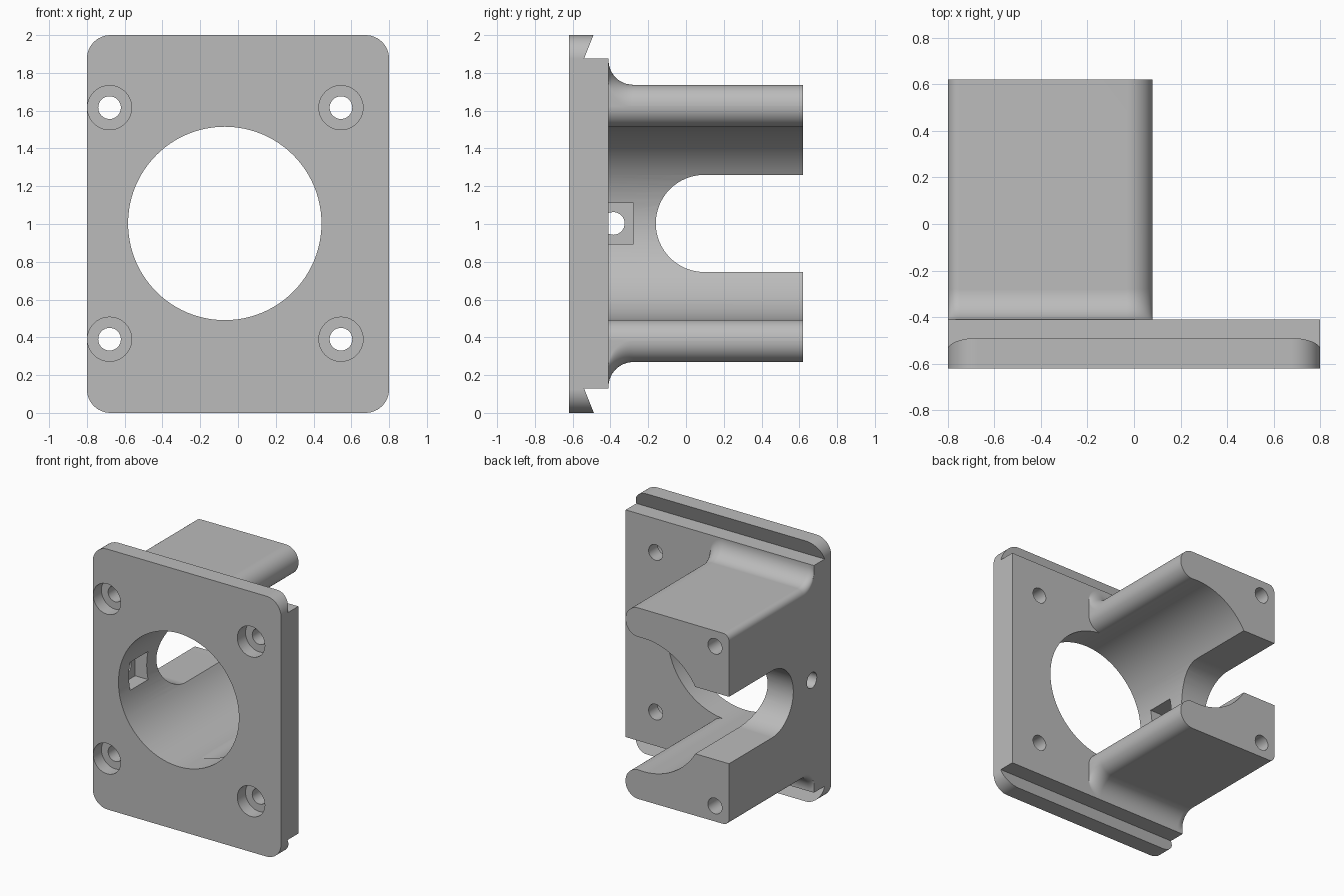
import bpy, bmesh, math
from mathutils import Vector

if "Cube" in bpy.data.objects:
    bpy.data.objects.remove(bpy.data.objects["Cube"])

MID = 1.003               # height of the bore axis
BORE_X, BORE_R = -0.07, 0.512


def arc(cx, cz, r, start, end, n=12):
    return [(cx + r * math.cos(math.radians(start + (end - start) * i / n)),
             cz + r * math.sin(math.radians(start + (end - start) * i / n)))
            for i in range(n + 1)]


def loft(name, rings):
    """Closed solid through matching rings of points."""
    bm = bmesh.new()
    loops = [[bm.verts.new(p) for p in ring] for ring in rings]
    n = len(loops[0])
    for a, b in zip(loops, loops[1:]):
        for i in range(n):
            bm.faces.new((a[i], a[(i + 1) % n], b[(i + 1) % n], b[i]))
    bm.faces.new(loops[0])
    bm.faces.new(loops[-1])
    bmesh.ops.recalc_face_normals(bm, faces=bm.faces)
    mesh = bpy.data.meshes.new(name)
    bm.to_mesh(mesh)
    bm.free()
    ob = bpy.data.objects.new(name, mesh)
    bpy.context.collection.objects.link(ob)
    return ob


def along_y(name, pts, y0, y1):
    return loft(name, [[Vector((x, y, z)) for x, z in pts] for y in (y0, y1)])


def along_x(name, pts, x0, x1):
    return loft(name, [[Vector((x, y, z)) for y, z in pts] for x in (x0, x1)])


def circle(cx, cz, r, n):
    return arc(cx, cz, r, 0, 360, n)[:-1]


def combine(target, tool, operation="DIFFERENCE"):
    mod = target.modifiers.new("join", "BOOLEAN")
    mod.operation, mod.object, mod.solver = operation, tool, "EXACT"
    bpy.context.view_layer.objects.active = target
    bpy.ops.object.modifier_apply(modifier=mod.name)
    bpy.data.objects.remove(tool)


# Flange plate with rounded corners
R = 0.125
outline = (arc(0.8 - R, 2 - R, R, 0, 90) + arc(R - 0.8, 2 - R, R, 90, 180)
           + arc(R - 0.8, R, R, 180, 270) + arc(0.8 - R, R, R, 270, 360))
body = along_y("mounting_bracket", outline, -0.62, -0.41)
# the back step is full width, so only the lip keeps its rounded corners
step = along_y("step", [(-0.8, 0.13), (0.8, 0.13), (0.8, 1.875), (-0.8, 1.875)], -0.6, -0.41)
combine(body, step, "UNION")

# Undercut grooves behind the top and bottom lips
for flip in (False, True):
    groove = [(-0.54, 1.875), (-0.3, 1.875), (-0.3, 2.1), (-0.45, 2.1)]
    if flip:
        groove = [(y, 2.005 - z) for y, z in groove]
    combine(body, along_x("groove", groove, -1, 1))


# Rear housing: C-shaped section, flaring into the plate with a fillet
def section(y, flare):
    top = 1.735 + flare
    tip, r, flat = -0.03, 0.11, 1.513
    upper = ([(-0.09, flat)] + arc(tip, flat + r, r, -90, 0)
             + arc(tip, top - r + 0.002, r, 0, 90) + arc(-0.75, top - 0.05, 0.05, 90, 180, 6))
    lower = [(x, 2 * MID - z) for x, z in reversed(upper)]
    return [Vector((x, y, z)) for x, z in upper + lower]


F = 0.13
rings = [section(-0.5, F)]
for i in range(13):
    a = math.radians(90 * i / 12)
    rings.append(section(-0.41 + F * (1 - math.cos(a)), F * (1 - math.sin(a))))
rings.append(section(0.62, 0))
combine(body, loft("housing", rings), "UNION")

# Main bore
combine(body, along_y("bore", circle(BORE_X, MID, BORE_R, 96), -1, 1))

# Open-ended slot in the side wall
SLOT = 0.257
slot = arc(0.097, MID, SLOT, 90, 270, 32) + [(1, MID - SLOT), (1, MID + SLOT)]
combine(body, along_x("slot", slot, -1, -0.1))

# Nut pocket and side bolt hole
NY, NH = -0.385, 0.108
pocket = [(NY - NH, MID - NH), (NY + NH, MID - NH), (NY + NH, MID + NH), (NY - NH, MID + NH)]
combine(body, along_x("nut_pocket", pocket, -0.68, -0.4))
combine(body, along_x("side_hole", circle(NY, MID, 0.06, 32), -1, -0.4))

# Counterbored screw holes
for x in (-0.68, 0.545):
    for z in (0.39, 1.616):
        combine(body, along_y("screw_hole", circle(x, z, 0.06, 32), -1, 1))
        combine(body, along_y("counterbore", circle(x, z, 0.117, 40), -1, -0.52))

# Colour and shading
grey = bpy.data.materials.new("plain grey")
grey.use_nodes = True
colour = (0.5, 0.5, 0.5, 1)
grey.diffuse_color = colour
grey.node_tree.nodes["Principled BSDF"].inputs["Base Color"].default_value = colour
body.data.materials.clear()
body.data.materials.append(grey)
for p in body.data.polygons:
    p.material_index = 0

bpy.ops.object.select_all(action="DESELECT")
body.select_set(True)
bpy.context.view_layer.objects.active = body
bpy.ops.object.shade_smooth_by_angle(angle=math.radians(25))
weighted = body.modifiers.new("even_flats", "WEIGHTED_NORMAL")
weighted.keep_sharp = True
